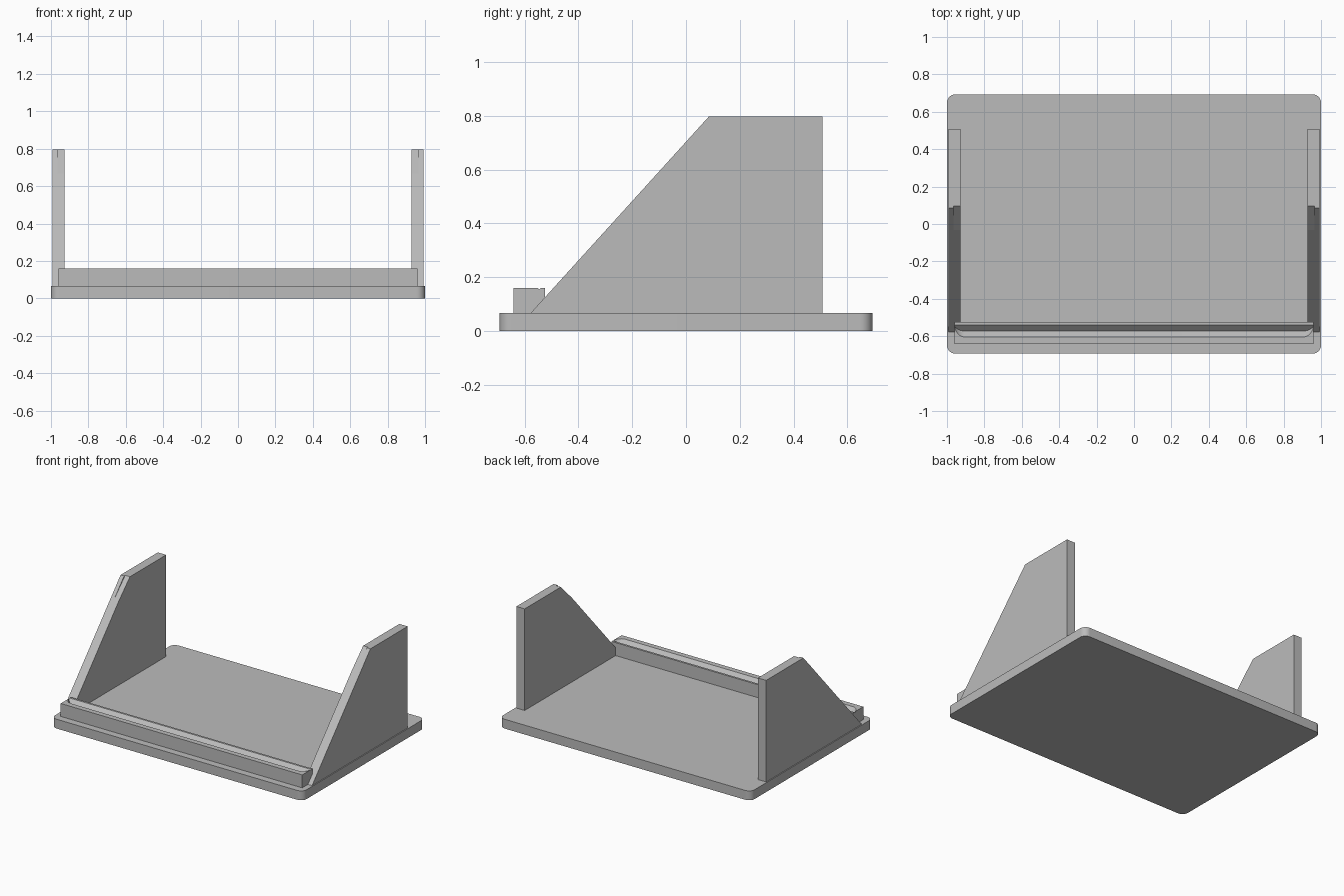
import bpy
import bmesh
import math
from mathutils import Matrix, Vector

cube = bpy.data.objects.get("Cube")
if cube:
    bpy.data.objects.remove(cube)

grey = bpy.data.materials.new("plain grey")
grey.use_nodes = True
colour = (0.5, 0.5, 0.5, 1)
grey.diffuse_color = colour
grey.node_tree.nodes["Principled BSDF"].inputs["Base Color"].default_value = colour


def extrude(name, outline, offset):
    """Closed prism from a flat outline, pushed along an offset."""
    bm = bmesh.new()
    face = bm.faces.new([bm.verts.new(p) for p in outline])
    grown = bmesh.ops.extrude_face_region(bm, geom=[face])["geom"]
    verts = [g for g in grown if isinstance(g, bmesh.types.BMVert)]
    bmesh.ops.translate(bm, verts=verts, vec=Vector(offset))
    bmesh.ops.recalc_face_normals(bm, faces=bm.faces)
    mesh = bpy.data.meshes.new(name)
    bm.to_mesh(mesh)
    bm.free()
    mesh.materials.append(grey)
    obj = bpy.data.objects.new(name, mesh)
    bpy.context.collection.objects.link(obj)
    return obj


def rounded_rect(half_x, half_y, radius, steps=10):
    """Outline in the xy plane with four rounded corners."""
    points = []
    for quarter, (sx, sy) in enumerate([(1, 1), (-1, 1), (-1, -1), (1, -1)]):
        for i in range(steps + 1):
            a = (quarter + i / steps) * math.pi / 2
            points.append((sx * (half_x - radius) + radius * math.cos(a),
                           sy * (half_y - radius) + radius * math.sin(a), 0))
    return points


def smooth(obj):
    bpy.ops.object.select_all(action="DESELECT")
    obj.select_set(True)
    bpy.context.view_layer.objects.active = obj
    bpy.ops.object.shade_smooth_by_angle(angle=math.radians(30))


BASE_TOP = 0.067

# Base plate with rounded corners
base = extrude("base_plate", rounded_rect(1, 0.693, 0.045), (0, 0, BASE_TOP))
smooth(base)

# Sloping side panels
profile = [(-0.577, BASE_TOP), (0.508, BASE_TOP), (0.508, 0.797), (0.085, 0.797)]
panels = [extrude(name, [(side * 0.927, y, z) for y, z in profile], (side * 0.066, 0, 0))
          for name, side in (("left_panel", 1), ("right_panel", -1))]

# Front rail
rail = extrude("front_rail",
               [(-0.96, y, z) for y, z in [(-0.642, BASE_TOP), (-0.525, BASE_TOP),
                                           (-0.525, 0.16), (-0.642, 0.16)]],
               (1.92, 0, 0))

# Tilted rounded slab that carves the groove and the panel rebates
half_length = 0.65
slab = extrude("slab_cutter", rounded_rect(0.965, half_length, 0.06), (0, 0, 0.2))
slab.data.transform(Matrix.Translation((0, -0.572, 0.128))
                    @ Matrix.Rotation(math.radians(45), 4, "X")
                    @ Matrix.Translation((0, half_length, 0)))
slab.hide_render = True
for obj in panels + [rail]:
    cut = obj.modifiers.new("slab_cut", "BOOLEAN")
    cut.operation = "DIFFERENCE"
    cut.solver = "EXACT"
    cut.object = slab
    bpy.context.view_layer.objects.active = obj
    bpy.ops.object.modifier_apply(modifier=cut.name)
bpy.data.objects.remove(slab)
smooth(rail)
